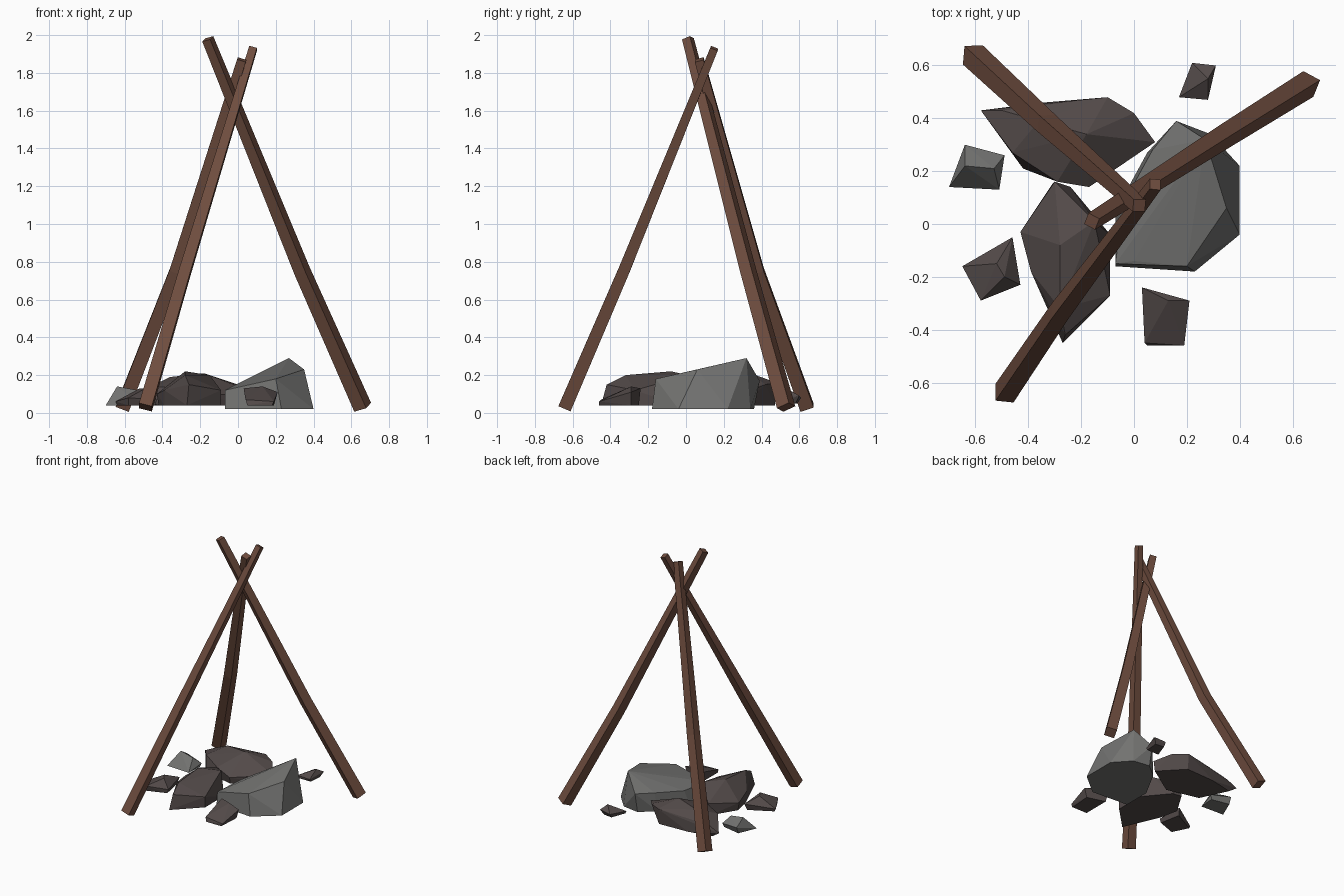
import bpy
import bmesh
import math
from mathutils import Vector, Matrix

default_cube = bpy.data.objects.get("Cube")
if default_cube:
    bpy.data.objects.remove(default_cube, do_unlink=True)

CM = 0.01  # coordinates below are in hundredths of a unit


def make_material(name, color):
    material = bpy.data.materials.new(name)
    material.use_nodes = True
    material.diffuse_color = (*color, 1)
    shader = next(n for n in material.node_tree.nodes if n.type == 'BSDF_PRINCIPLED')
    shader.inputs["Base Color"].default_value = (*color, 1)
    return material


wood = make_material("reddish brown wood", (0.16, 0.075, 0.05))
pale_stone = make_material("pale grey stone", (0.17, 0.17, 0.165))
dark_stone = make_material("dark warm stone", (0.085, 0.068, 0.066))


def finish_object(name, bm, material):
    bmesh.ops.recalc_face_normals(bm, faces=bm.faces)
    mesh = bpy.data.meshes.new(name)
    bm.to_mesh(mesh)
    bm.free()
    mesh.materials.append(material)
    obj = bpy.data.objects.new(name, mesh)
    bpy.context.scene.collection.objects.link(obj)
    return obj


def make_pole(name, path, widths, twist):
    """Sweep a tapering square section along a bent centre line."""
    bm = bmesh.new()
    points = [Vector(p) * CM for p in path]
    rings = []
    for i, point in enumerate(points):
        before, after = points[max(i - 1, 0)], points[min(i + 1, len(points) - 1)]
        along = (after - before).normalized()
        heading = Matrix.Rotation(math.radians(twist), 3, 'Z') @ Vector((1, 0, 0))
        side = (heading - along * heading.dot(along)).normalized()
        front = along.cross(side)
        half = widths[i] * CM / 2
        corners = [(-1, -1), (1, -1), (1, 1), (-1, 1)]
        rings.append([bm.verts.new(point + (side * a + front * b) * half)
                      for a, b in corners])
    for low, high in zip(rings, rings[1:]):
        for k in range(4):
            n = (k + 1) % 4
            bm.faces.new((low[k], low[n], high[n], high[k]))
    bm.faces.new(rings[0])
    bm.faces.new(rings[-1])
    return finish_object(name, bm, wood)


def make_rock(name, material, base_height, outline, crown):
    """Wrap a faceted shell around a base outline and some crown corners."""
    bm = bmesh.new()
    for x, y in outline:
        bm.verts.new(Vector((x, y, base_height)) * CM)
    for corner in crown:
        bm.verts.new(Vector(corner) * CM)
    result = bmesh.ops.convex_hull(bm, input=bm.verts)
    loose = set(result["geom_interior"]) | set(result["geom_unused"])
    bmesh.ops.delete(bm, geom=[g for g in loose if isinstance(g, bmesh.types.BMVert)],
                     context='VERTS')
    bmesh.ops.dissolve_limit(bm, angle_limit=math.radians(2),
                             verts=bm.verts, edges=bm.edges)
    return finish_object(name, bm, material)


# Three bent poles crossing near the top
pole_widths = (7.4, 6.6, 4.8)
make_pole("back_left_pole", [(66, 53, 3), (34, 33, 75), (-16, 1, 198)], pole_widths, -22)
make_pole("back_right_pole", [(-61, 64, 3), (-33, 38, 75), (2, 7, 187)], pole_widths, -5)
make_pole("front_right_pole", [(-49, -64, 3), (-28, -33, 75), (8, 15, 193)],
          (7, 6.2, 4.2), 0)

# Three large rocks in the middle
make_rock("large_pale_rock", pale_stone, 2,
          [(16, 36), (29, 34), (40, 22), (40, -4), (23, -18), (-7, -16), (-7, 5), (5, 27)],
          [(27, 32, 29), (35, 6, 23), (20, -16, 18), (0, -14, 14), (-7, -15, 12),
           (-4, 8, 13), (16, 39, 17), (7, 28, 16)])
make_rock("large_back_rock", dark_stone, 4,
          [(-52, 42), (-34, 46), (-10, 47), (6, 30), (-17, 15), (-42, 21)],
          [(-58, 43, 8), (-50, 43, 12), (-46, 27, 14), (-29, 16, 13), (-18, 34, 21),
           (-36, 39, 19), (-10, 48, 16), (0, 42, 15), (8, 31, 11), (-17, 14, 9)])
make_rock("large_front_rock", dark_stone, 4,
          [(-31, 15), (-24, 14), (-9, -4), (-9, -27), (-27, -45), (-39, -17), (-42, -3)],
          [(-30, 16, 13), (-15, 1, 20), (-28, -8, 22), (-28, -32, 20), (-43, -3, 10),
           (-39, -18, 12), (-9, -27, 12), (-26, -42, 15)])

# Four small rocks scattered around
make_rock("small_back_rock", dark_stone, 5,
          [(22, 59), (29, 58), (28, 48), (18, 48)],
          [(22, 61, 8), (31, 60, 9), (28, 55, 12), (17, 48, 7), (28, 47, 7)])
make_rock("small_right_rock", pale_stone, 4,
          [(-70, 14), (-51, 13), (-50, 25), (-64, 28)],
          [(-64, 30, 9), (-64, 22, 14), (-53, 21, 12), (-49, 26, 7)])
make_rock("small_front_right_rock", dark_stone, 4,
          [(-64, -16), (-58, -28), (-44, -23), (-47, -7)],
          [(-65, -16, 6), (-58, -29, 8), (-43, -23, 7), (-46, -5, 9),
           (-52, -15, 13), (-49, -20, 13)])
make_rock("small_front_rock", dark_stone, 4,
          [(5, -25), (19, -29), (18, -46), (5, -46)],
          [(3, -24, 13), (13, -29, 14), (21, -29, 11), (19, -46, 6), (4, -45, 7)])
